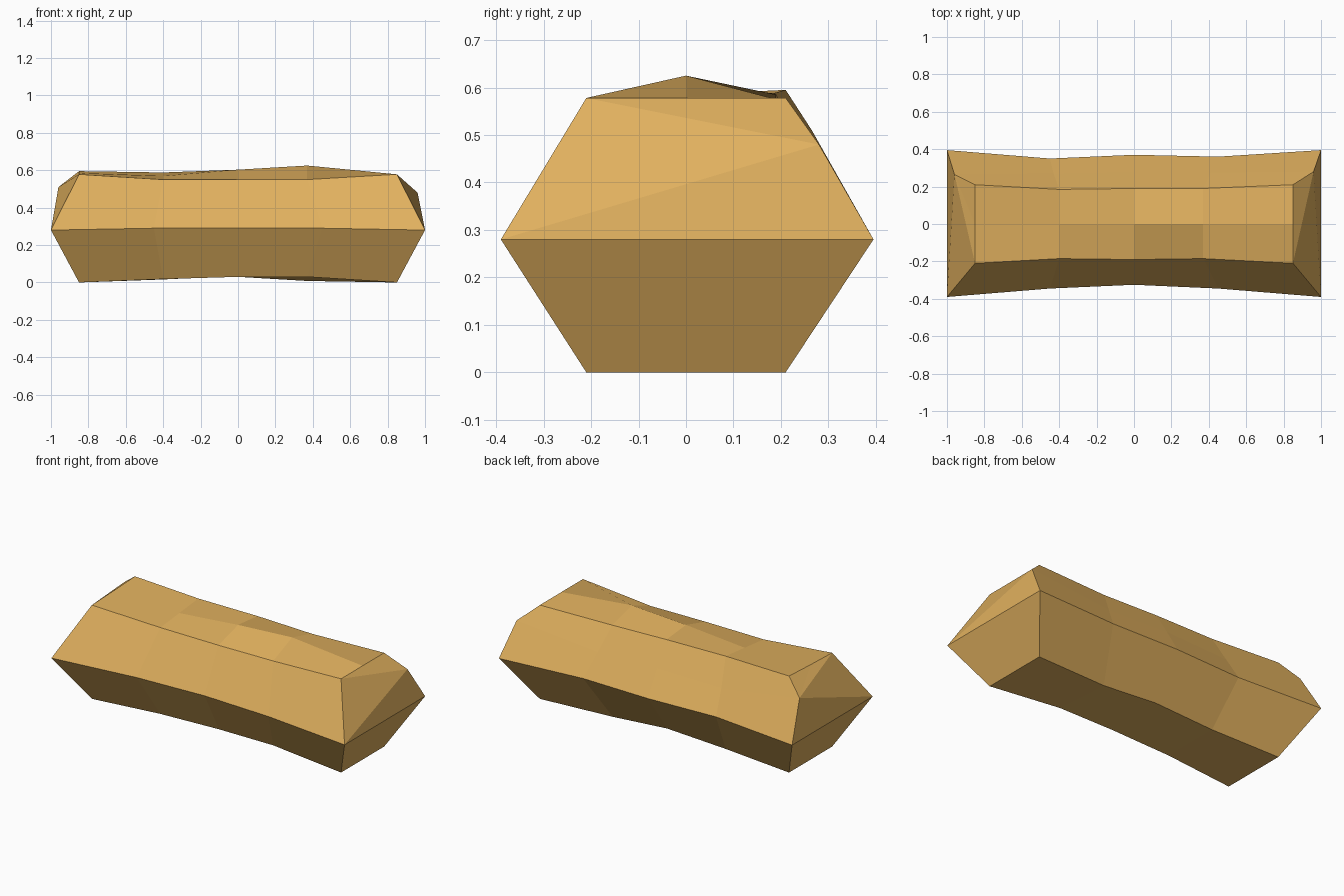
import bpy, bmesh

if "Cube" in bpy.data.objects:
    bpy.data.objects.remove(bpy.data.objects["Cube"])

mat = bpy.data.materials.new("warm tan")
mat.diffuse_color = (0.745, 0.434, 0.112, 1)
mat.use_nodes = True
mat.node_tree.nodes["Principled BSDF"].inputs["Base Color"].default_value = mat.diffuse_color

# Each station: x of narrow rows, x of widest row, x of upper back row,
# bottom y and front/back z, front and back widest y, widest z,
# upper back (y, z), top back (y, z), ridge z, top front (y, z)
stations = [
    (-.85, -1.0, -.96, .21, 0, 0, -.39, .395, .28, .265, .51, .21, .595, .585, -.21, .578),
    (-.40, -.45, -.43, .185, .018, .016, -.345, .35, .29, .27, .43, .185, .588, .569, -.185, .55),
    (0, 0, 0, .185, .03, .035, -.325, .37, .29, .28, .44, .19, .585, .603, -.19, .55),
    (.37, .45, .41, .185, .03, .008, -.345, .36, .29, .275, .43, .19, .575, .625, -.185, .55),
    (.85, 1.0, .96, .21, 0, 0, -.39, .395, .28, .28, .48, .21, .578, .578, -.21, .578),
]

bm = bmesh.new()
rings = []
for x, xm, xu, b, zf, zb, mf, mb, zm, uy, uz, ty, tz, rz, fy, fz in stations:
    ring = [(x, -b, zf), (x, b, zb), (xm, mb, zm), (xu, uy, uz),
            (x, ty, tz), (x, 0, rz), (x, fy, fz), (xm, mf, zm)]
    rings.append([bm.verts.new(p) for p in ring])

# Long sides
for a, c in zip(rings, rings[1:]):
    for i in range(8):
        j = (i + 1) % 8
        bm.faces.new((a[i], a[j], c[j], c[i]))

# Faceted ends, folded at the widest line
for r in (rings[0], rings[-1]):
    for ids in ((0, 1, 2, 7), (7, 2, 3), (7, 3, 6), (6, 3, 5), (5, 3, 4)):
        bm.faces.new([r[i] for i in ids])
bmesh.ops.recalc_face_normals(bm, faces=bm.faces)

mesh = bpy.data.meshes.new("faceted_block")
bm.to_mesh(mesh)
bm.free()
mesh.materials.append(mat)
bpy.context.collection.objects.link(bpy.data.objects.new("faceted_block", mesh))
